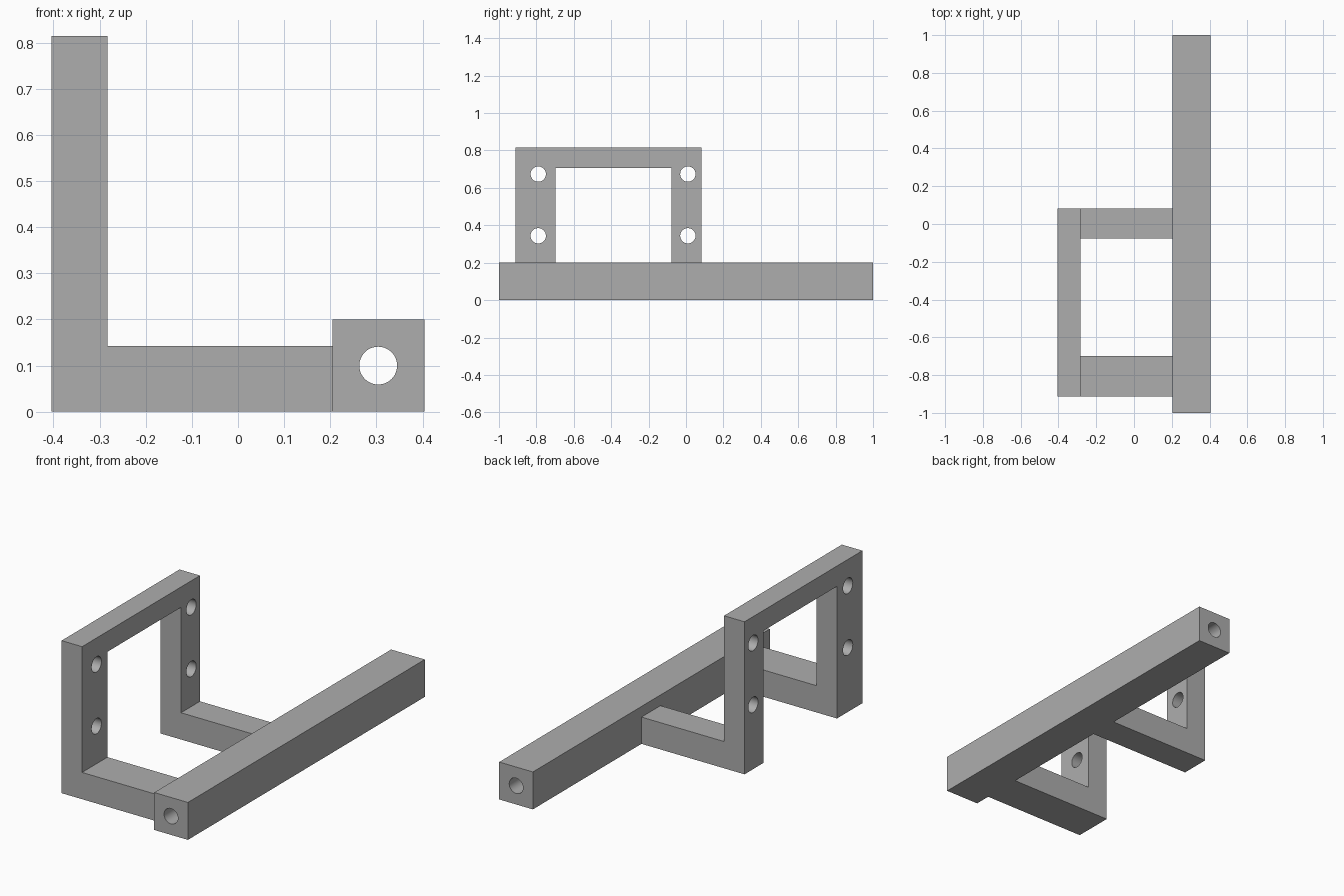
import bpy
import bmesh
from math import radians
from mathutils import Matrix, Vector

cube = bpy.data.objects.get("Cube")
if cube:
    bpy.data.objects.remove(cube, do_unlink=True)

GREY = (0.42, 0.42, 0.42, 1)
grey = bpy.data.materials.new("plain grey")
grey.use_nodes = True
grey.diffuse_color = GREY
grey.node_tree.nodes["Principled BSDF"].inputs["Base Color"].default_value = GREY


def finish(name, bm):
    bmesh.ops.recalc_face_normals(bm, faces=bm.faces)
    mesh = bpy.data.meshes.new(name)
    bm.to_mesh(mesh)
    bm.free()
    mesh.materials.append(grey)
    obj = bpy.data.objects.new(name, mesh)
    bpy.context.collection.objects.link(obj)
    return obj


def extrude_profile(name, points, y0, y1):
    """Extrude an x-z outline along y."""
    bm = bmesh.new()
    face = bm.faces.new([bm.verts.new((x, y0, z)) for x, z in points])
    new = bmesh.ops.extrude_face_region(bm, geom=[face])["geom"]
    verts = [v for v in new if isinstance(v, bmesh.types.BMVert)]
    bmesh.ops.translate(bm, verts=verts, vec=(0, y1 - y0, 0))
    return finish(name, bm)


def box(name, x0, x1, y0, y1, z0, z1):
    return extrude_profile(name, [(x0, z0), (x1, z0), (x1, z1), (x0, z1)], y0, y1)


def drill(name, centre, axis, length, radius):
    """Cylindrical cutter along the given axis."""
    turn = Vector((0, 0, 1)).rotation_difference(Vector(axis)).to_matrix().to_4x4()
    bm = bmesh.new()
    bmesh.ops.create_cone(bm, cap_ends=True, segments=48, radius1=radius,
                          radius2=radius, depth=length,
                          matrix=Matrix.Translation(centre) @ turn)
    return finish(name, bm)


def cut(obj, cutters):
    bpy.context.view_layer.objects.active = obj
    for cutter in cutters:
        mod = obj.modifiers.new("cut", "BOOLEAN")
        mod.operation = "DIFFERENCE"
        mod.solver = "EXACT"
        mod.object = cutter
        bpy.ops.object.modifier_apply(modifier=mod.name)
        bpy.data.objects.remove(cutter, do_unlink=True)
    bpy.ops.object.select_all(action="DESELECT")
    obj.select_set(True)
    bpy.ops.object.shade_smooth_by_angle(angle=radians(30))


# Long square rail with a bore along its length
rail = box("rail", 0.205, 0.404, -1, 1, 0, 0.2)
cut(rail, [drill("rail_bore", (0.304, 0, 0.1), (0, 1, 0), 3, 0.041)])

# L-shaped mounting frame: window cut leaves two arms, two posts and a top beam
outline = [(-0.404, 0), (0.205, 0), (0.205, 0.143),
           (-0.283, 0.143), (-0.283, 0.815), (-0.404, 0.815)]
frame = extrude_profile("mounting_frame", outline, -0.912, 0.083)
cutters = [box("window", -0.6, 0.4, -0.698, -0.077, -0.2, 0.706)]
for y in (-0.79, 0.01):
    for z in (0.344, 0.674):
        cutters.append(drill("screw_hole", (-0.34, y, z), (1, 0, 0), 0.4, 0.041))
cut(frame, cutters)
